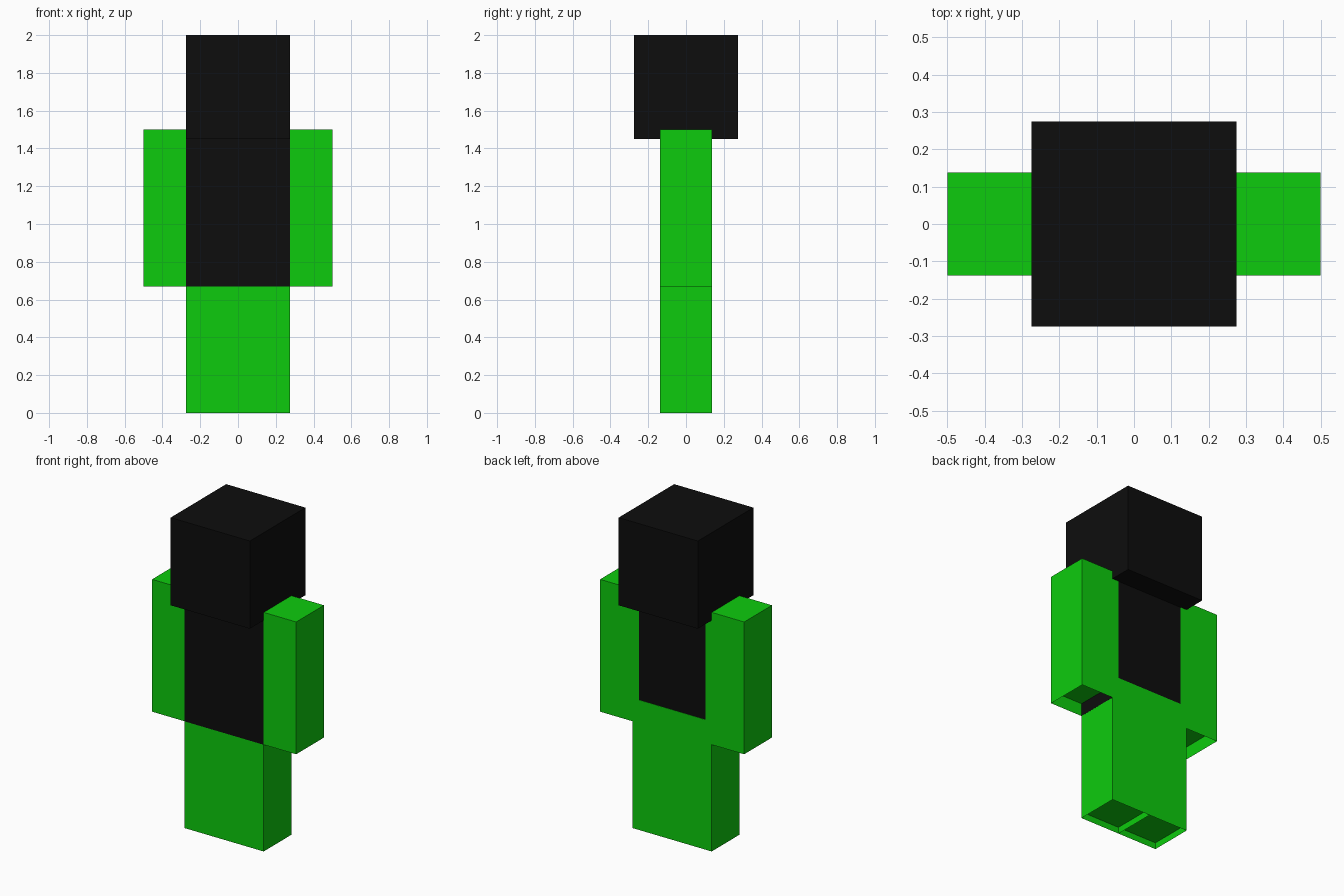
import bpy
import bmesh

cube = bpy.data.objects.get("Cube")
if cube:
    bpy.data.objects.remove(cube, do_unlink=True)


def make_material(name, colour):
    mat = bpy.data.materials.new(name)
    mat.use_nodes = True
    mat.diffuse_color = colour
    mat.node_tree.nodes["Principled BSDF"].inputs["Base Color"].default_value = colour
    return mat


black = make_material("black", (0.004, 0.004, 0.004, 1))
green = make_material("bright_green", (0.004, 0.6, 0.004, 1))


def box(name, low, high, mat, recess=0.0):
    """Box between two corners; its underside can be sunk by recess."""
    bm = bmesh.new()
    bmesh.ops.create_cube(bm, size=1)
    for v in bm.verts:
        v.co = [h if c > 0 else l for c, l, h in zip(v.co, low, high)]
    if recess:
        bm.normal_update()
        base = min(bm.faces, key=lambda f: f.normal.z)
        bmesh.ops.inset_region(bm, faces=[base], thickness=0.001)
        for v in base.verts:
            v.co.z += recess
    bmesh.ops.recalc_face_normals(bm, faces=bm.faces)
    mesh = bpy.data.meshes.new(name)
    bm.to_mesh(mesh)
    bm.free()
    mesh.materials.append(mat)
    obj = bpy.data.objects.new(name, mesh)
    bpy.context.collection.objects.link(obj)
    return obj


HALF = 0.275      # half the head and torso width
DEPTH = 0.1375    # half the limb depth
HIP = 0.67
SHOULDER = 1.498

# Head and torso; the torso sits slightly forward so the limbs wrap its back
box("head", (-HALF, -HALF, 1.45), (HALF, HALF, 2), black)
box("torso", (-HALF, -DEPTH - 0.001, HIP), (HALF, DEPTH - 0.002, SHOULDER), black)

# Arms and legs overlap the torso and have sunken undersides
for side, sign in (("left", 1), ("right", -1)):
    arm_x = sorted((sign * 0.23, sign * 0.5))
    leg_x = sorted((0, sign * (HALF - 0.0005)))
    box(side + "_arm", (arm_x[0], -DEPTH, HIP), (arm_x[1], DEPTH, 1.5), green, 0.08)
    box(side + "_leg", (leg_x[0], -DEPTH, 0), (leg_x[1], DEPTH, 0.815), green, 0.04)
